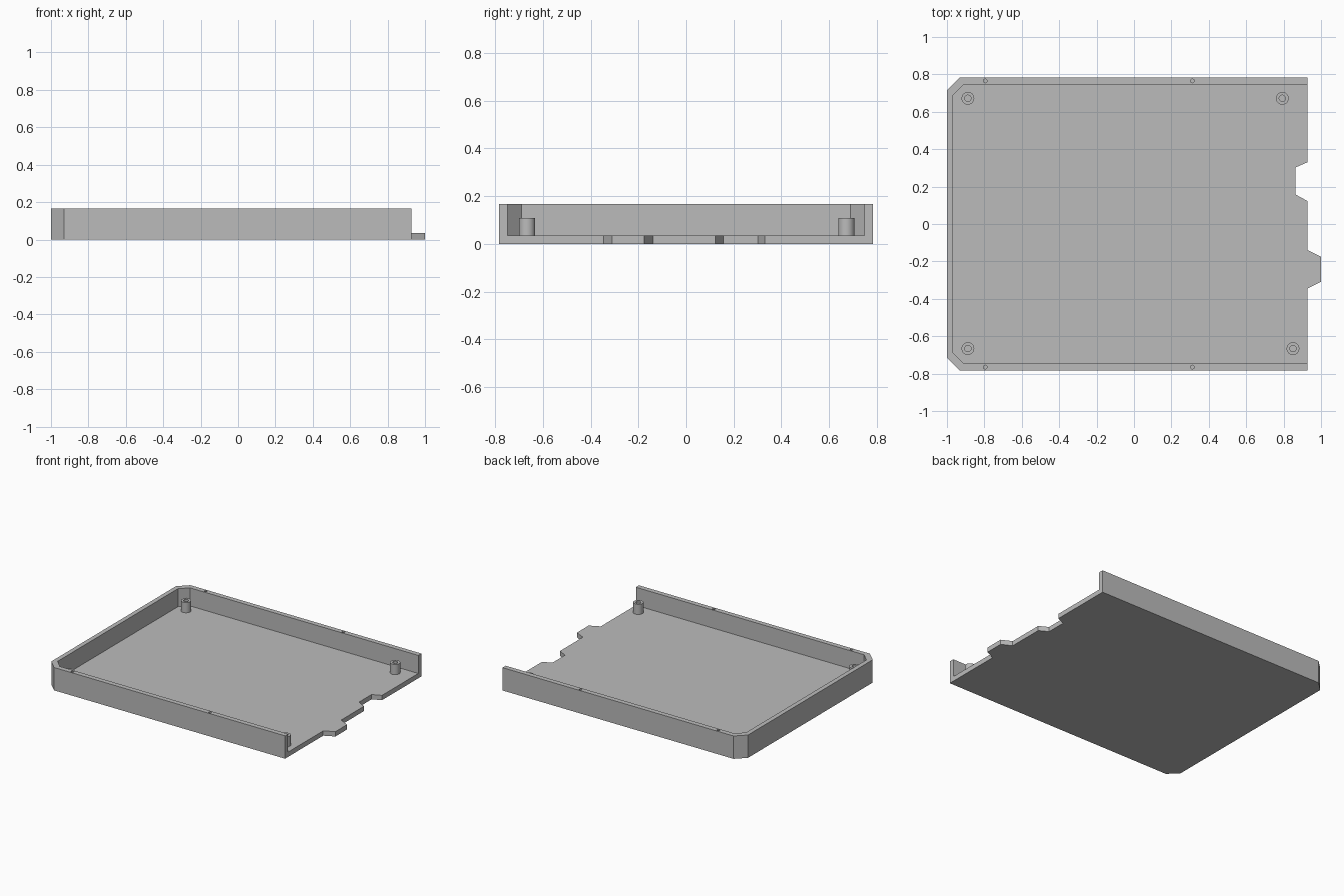
import bpy, bmesh, math
from mathutils import Matrix

cube = bpy.data.objects.get("Cube")
if cube:
    bpy.data.objects.remove(cube, do_unlink=True)

FLOOR, WALL_TOP, POST_TOP = 0.035, 0.166, 0.109

grey = bpy.data.materials.new("plain grey")
grey.use_nodes = True
colour = (0.5, 0.5, 0.5, 1)
grey.diffuse_color = colour
grey.node_tree.nodes["Principled BSDF"].inputs["Base Color"].default_value = colour


def make_object(name, bm):
    bmesh.ops.recalc_face_normals(bm, faces=bm.faces)
    mesh = bpy.data.meshes.new(name)
    bm.to_mesh(mesh)
    bm.free()
    mesh.materials.append(grey)
    obj = bpy.data.objects.new(name, mesh)
    bpy.context.collection.objects.link(obj)
    return obj


def add_prism(bm, outline, z0, z1):
    face = bm.faces.new([bm.verts.new((x, y, z0)) for x, y in outline])
    top = bmesh.ops.extrude_face_region(bm, geom=[face], use_keep_orig=True)["geom"]
    verts = [v for v in top if isinstance(v, bmesh.types.BMVert)]
    bmesh.ops.translate(bm, verts=verts, vec=(0, 0, z1 - z0))


def select_only(obj):
    bpy.ops.object.select_all(action='DESELECT')
    obj.select_set(True)
    bpy.context.view_layer.objects.active = obj


# Tray block: chamfered left corners, a notch and a tab on the open edge
bm = bmesh.new()
add_prism(bm, [
    (-1, -0.716), (-0.931, -0.783), (0.927, -0.783),
    (0.927, -0.345), (1, -0.309), (1, -0.175), (0.927, -0.139),
    (0.927, 0.123), (0.863, 0.158), (0.863, 0.302), (0.927, 0.33),
    (0.927, 0.783), (-0.931, 0.783), (-1, 0.716)], 0, WALL_TOP)
tray = make_object("tray", bm)

# Cutter: the cavity, open to the right, and pin holes in the wall tops
bm = bmesh.new()
add_prism(bm, [(-0.967, -0.69), (-0.91, -0.747), (1.1, -0.747),
               (1.1, 0.747), (-0.91, 0.747), (-0.967, 0.69)], FLOOR, 0.3)
for x in (-0.796, 0.312):
    for y in (-0.765, 0.765):
        bmesh.ops.create_cone(bm, cap_ends=True, segments=16, radius1=0.01,
                              radius2=0.01, depth=0.1,
                              matrix=Matrix.Translation((x, y, WALL_TOP)))
cutter = make_object("cavity_cutter", bm)
cutter.hide_render = True

cut = tray.modifiers.new("cavity", 'BOOLEAN')
cut.operation = 'DIFFERENCE'
cut.solver = 'EXACT'
cut.object = cutter
select_only(tray)
bpy.ops.object.modifier_apply(modifier=cut.name)
bpy.data.objects.remove(cutter, do_unlink=True)

# Hollow standoff posts
posts = {"back_left": (0.793, 0.672), "back_right": (-0.888, 0.672),
         "front_left": (0.85, -0.666), "front_right": (-0.888, -0.666)}
for place, (x, y) in posts.items():
    bm = bmesh.new()
    profile = [(0.034, FLOOR), (0.034, POST_TOP), (0.017, POST_TOP), (0.017, FLOOR)]
    verts = [bm.verts.new((r, 0, z)) for r, z in profile]
    edges = [bm.edges.new(pair) for pair in zip(verts, verts[1:])]
    bmesh.ops.spin(bm, geom=verts + edges, cent=(0, 0, 0), axis=(0, 0, 1),
                   angle=math.tau, steps=32, use_merge=True)
    bmesh.ops.remove_doubles(bm, verts=bm.verts, dist=0.0001)
    post = make_object(place + "_post", bm)
    post.location = (x, y, 0)
    select_only(post)
    bpy.ops.object.shade_smooth_by_angle(angle=math.radians(30))
